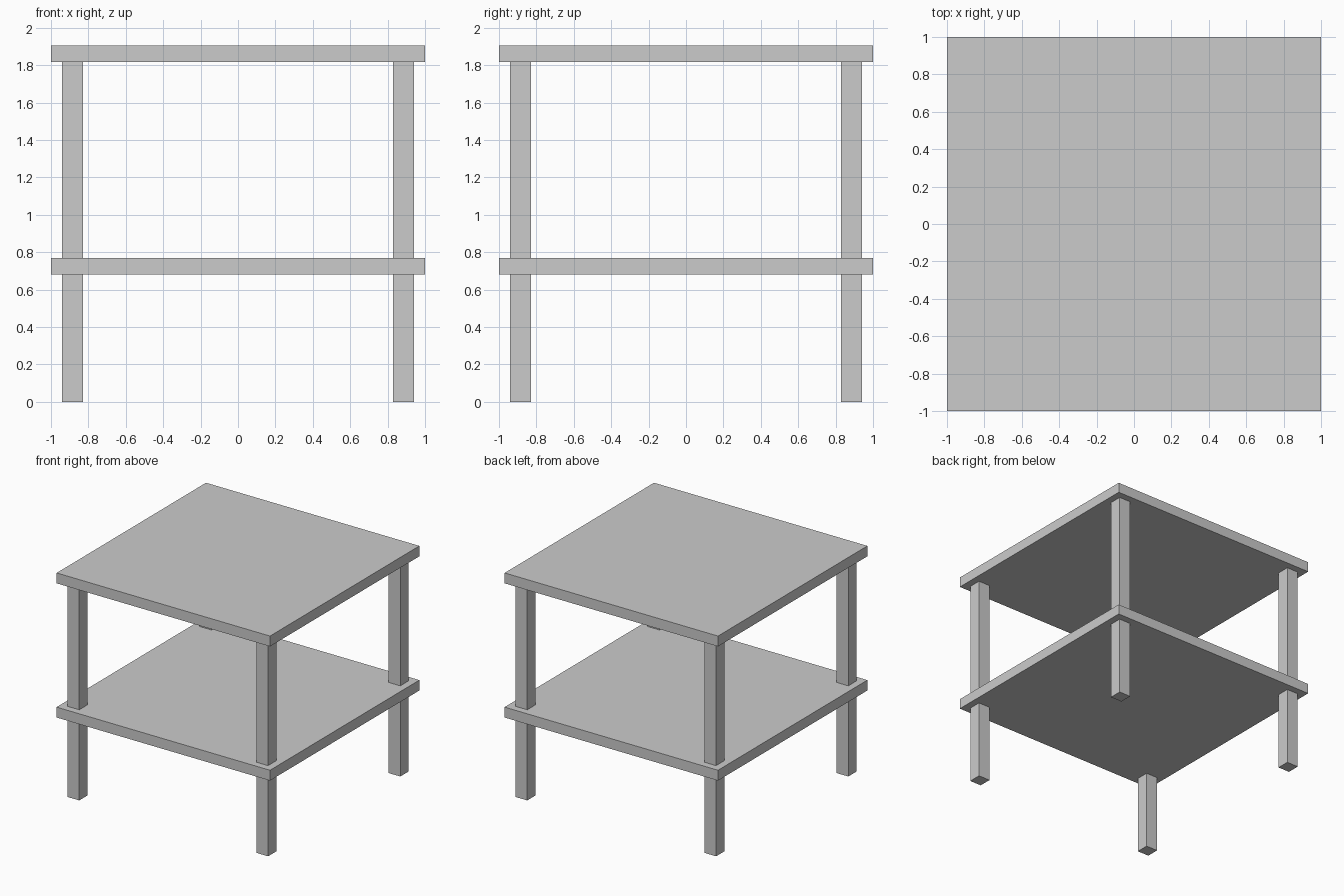
import bpy

if "Cube" in bpy.data.objects:
    bpy.data.objects.remove(bpy.data.objects["Cube"])

LEG_OUTER, LEG_INNER = 0.94, 0.83


def box(name, lo, hi):
    """Axis-aligned box between two corners."""
    bpy.ops.mesh.primitive_cube_add(size=1, location=[(a + b) / 2 for a, b in zip(lo, hi)])
    ob = bpy.context.object
    ob.name = name
    ob.scale = [b - a for a, b in zip(lo, hi)]
    bpy.ops.object.transform_apply(location=False, rotation=False, scale=True)
    return ob


# Table top and lower shelf
box("table_top", (-1, -1, 1.817), (1, 1, 1.905))
box("lower_shelf", (-1, -1, 0.68), (1, 1, 0.768))

# Four square legs running from the floor to the table top
for side, sx in (("left", -1), ("right", 1)):
    for end, sy in (("front", -1), ("back", 1)):
        xs = sorted((sx * LEG_INNER, sx * LEG_OUTER))
        ys = sorted((sy * LEG_INNER, sy * LEG_OUTER))
        box(f"{end}_{side}_leg", (xs[0], ys[0], 0), (xs[1], ys[1], 1.817))
